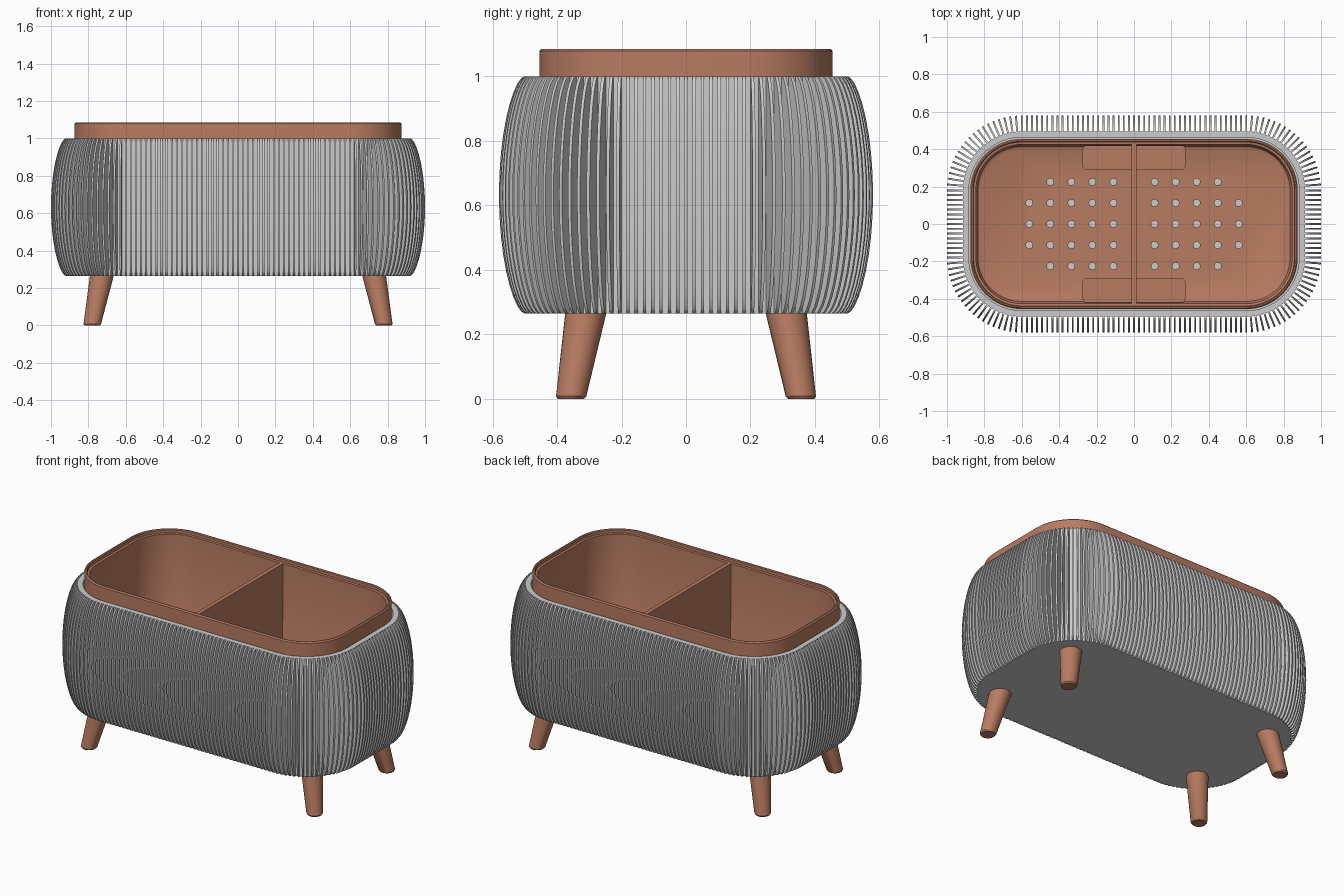
import bpy, bmesh, math
from mathutils import Vector, Matrix

if "Cube" in bpy.data.objects:
    bpy.data.objects.remove(bpy.data.objects["Cube"])

CX, CY = 0.60, 0.18            # corner centres of the rounded-rectangle plan
Z0, Z1 = 0.265, 1.0            # bottom and top of the ribbed body
WALL = 0.315                   # corner radius of the body wall

terracotta = bpy.data.materials.new("terracotta")
terracotta.diffuse_color = (0.48, 0.20, 0.12, 1)
terracotta.use_nodes = True
terracotta.node_tree.nodes["Principled BSDF"].inputs["Base Color"].default_value = terracotta.diffuse_color


def finish(bm, name, mat=None, smooth=True):
    bmesh.ops.recalc_face_normals(bm, faces=bm.faces)
    me = bpy.data.meshes.new(name)
    bm.to_mesh(me)
    bm.free()
    ob = bpy.data.objects.new(name, me)
    bpy.context.collection.objects.link(ob)
    if mat:
        me.materials.append(mat)
    if smooth:
        bpy.ops.object.select_all(action='DESELECT')
        ob.select_set(True)
        bpy.context.view_layer.objects.active = ob
        bpy.ops.object.shade_smooth_by_angle(angle=math.radians(30))
    return ob


def plan_ring(r, z, seg=16):
    pts = []
    for k, (sx, sy) in enumerate([(1, 1), (-1, 1), (-1, -1), (1, -1)]):
        for i in range(seg + 1):
            a = math.pi / 2 * (k + i / seg)
            pts.append((sx * CX + r * math.cos(a), sy * CY + r * math.sin(a), z))
    return pts


def circle_ring(x, y, r, z, seg=32):
    return [(x + r * math.cos(2 * math.pi * i / seg),
             y + r * math.sin(2 * math.pi * i / seg), z) for i in range(seg)]


def loft(bm, rings):
    loops = [[bm.verts.new(p) for p in ring] for ring in rings]
    for a, b in zip(loops, loops[1:]):
        for i in range(len(a)):
            j = (i + 1) % len(a)
            bm.faces.new((a[i], a[j], b[j], b[i]))
    bm.faces.new(loops[0][::-1])
    bm.faces.new(loops[-1])


def box(bm, x0, x1, y0, y1, z0, z1):
    m = Matrix.Translation(((x0 + x1) / 2, (y0 + y1) / 2, (z0 + z1) / 2)) @ \
        Matrix.Diagonal((x1 - x0, y1 - y0, z1 - z0, 1))
    return bmesh.ops.create_cube(bm, size=1, matrix=m)["verts"]


# Outer pot: straight wall with a hollow inside
bm = bmesh.new()
loft(bm, [plan_ring(r, z) for r, z in
          [(WALL, Z0), (WALL, Z1), (0.283, Z1), (0.283, 0.30)]])
finish(bm, "outer_pot")

# Ribs: thin bulging fins standing out from the wall all the way round
profile = [(-0.01, Z0)]
for i in range(19):
    t = -math.cos(math.pi * i / 18)
    profile.append((0.007 + 0.078 * max(0, 1 - t * t) ** 0.62,
                    (Z0 + Z1) / 2 + t * (Z1 - Z0) / 2))
profile.append((-0.01, Z1))


def add_fin(bm, px, py, angle, thick=0.010):
    n = Vector((math.cos(angle), math.sin(angle), 0))
    s = Vector((-n.y, n.x, 0)) * thick / 2
    base = Vector((px, py, 0)) + n * WALL
    sides = [[bm.verts.new(base + n * d + s * k + Vector((0, 0, z)))
              for d, z in profile] for k in (1, -1)]
    a, b = sides
    bm.faces.new(a)
    bm.faces.new(b[::-1])
    for i in range(len(a)):
        j = (i + 1) % len(a)
        bm.faces.new((a[i], b[i], b[j], a[j]))


bm = bmesh.new()
for s in (1, -1):
    for i in range(45):
        add_fin(bm, -CX + 2 * CX * i / 44, s * CY, s * math.pi / 2)
    for i in range(15):
        add_fin(bm, s * CX, -CY + 2 * CY * i / 14, 0 if s > 0 else math.pi)
for k, (sx, sy) in enumerate([(1, 1), (-1, 1), (-1, -1), (1, -1)]):
    for i in range(1, 20):
        add_fin(bm, sx * CX, sy * CY, math.pi / 2 * (k + i / 20))
finish(bm, "ribs")

# Inner planter tray with a stepped rim and a rounded floor edge
FLOOR = 0.40
bm = bmesh.new()
loft(bm, [plan_ring(r, z) for r, z in
          [(0.265, 0.37), (0.275, 0.38), (0.275, 1.078), (0.268, 1.085),
           (0.262, 1.085), (0.258, 1.080), (0.258, 1.062), (0.245, 1.060),
           (0.243, 0.43), (0.234, 0.409), (0.213, FLOOR)]])
tray = finish(bm, "planter_tray", terracotta, smooth=False)

# Drain holes through the tray floor
bm = bmesh.new()
for row in range(-2, 3):
    for col in range(4 if abs(row) == 2 else 5):
        for s in (1, -1):
            x, y = s * (0.11 + 0.1125 * col), 0.1125 * row
            loft(bm, [circle_ring(x, y, 0.018, z, 20) for z in (0.34, 0.44)])
cutter = finish(bm, "drain_hole_cutter", smooth=False)
cutter.hide_render = True
mod = tray.modifiers.new("drain_holes", 'BOOLEAN')
mod.operation = 'DIFFERENCE'
mod.solver = 'EXACT'
mod.object = cutter
bpy.ops.object.select_all(action='DESELECT')
tray.select_set(True)
bpy.context.view_layer.objects.active = tray
bpy.ops.object.modifier_apply(modifier=mod.name)
bpy.data.objects.remove(cutter, do_unlink=True)
bpy.ops.object.shade_smooth_by_angle(angle=math.radians(30))

# Divider across the middle
bm = bmesh.new()
box(bm, -0.0125, 0.0125, -0.424, 0.424, FLOOR - 0.01, 1.06)
finish(bm, "divider", terracotta, smooth=False)

# Low floor pads beside the divider, with rounded upright corners
bm = bmesh.new()
for sx in (1, -1):
    for sy in (1, -1):
        xs, ys = sorted((sx * 0.01, sx * 0.275)), sorted((sy * 0.29, sy * 0.42))
        verts = box(bm, *xs, *ys, FLOOR - 0.01, FLOOR + 0.04)
        edges = [e for e in {e for v in verts for e in v.link_edges}
                 if abs(e.verts[0].co.z - e.verts[1].co.z) > 0.01
                 and abs(e.verts[0].co.x) > 0.1]
        bmesh.ops.bevel(bm, geom=edges, offset=0.02, segments=4,
                        profile=0.5, affect='EDGES')
finish(bm, "floor_pads", terracotta)

# Four splayed, tapered legs
for sx, side in ((1, "right"), (-1, "left")):
    for sy, end in ((1, "back"), (-1, "front")):
        bm = bmesh.new()
        loft(bm, [circle_ring(sx * x, sy * y, r, z) for x, y, r, z in
                  [(0.78, 0.357, 0.041, 0.0), (0.779, 0.356, 0.047, 0.008),
                   (0.727, 0.31, 0.064, 0.27)]])
        finish(bm, f"{end}_{side}_leg", terracotta)
